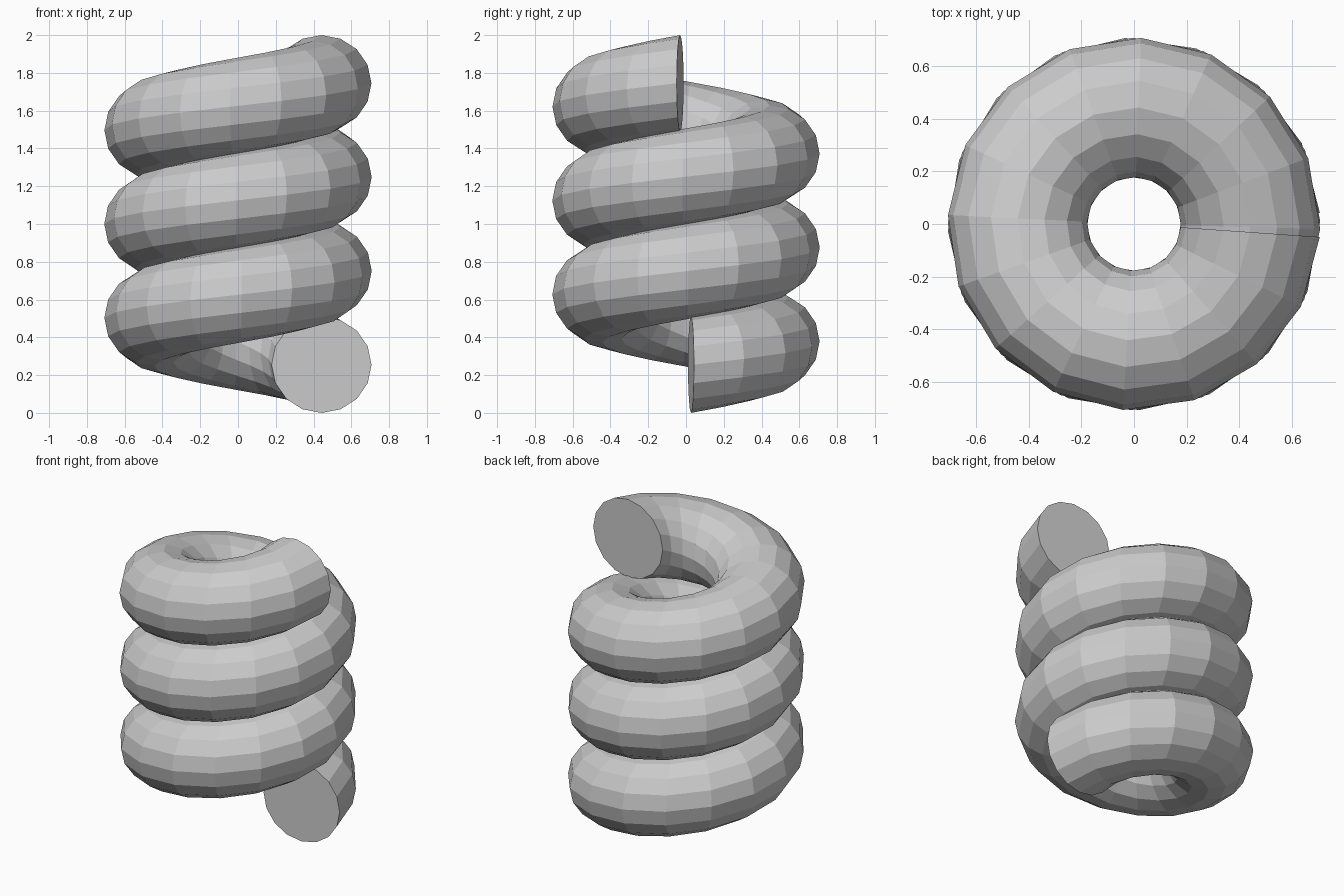
import bpy, bmesh
from math import sin, cos, tau, radians

cube = bpy.data.objects.get("Cube")
if cube:
    bpy.data.objects.remove(cube, do_unlink=True)

COIL_RADIUS = 0.443
TUBE_WIDTH, TUBE_HEIGHT = 0.265, 0.255   # half sizes of the tube section
SIDES, STEPS = 16, 48
START, END = radians(3.4), 3 * tau - radians(4)

# Plain grey finish
grey = bpy.data.materials.new("plain_grey")
grey.use_nodes = True
colour = (0.6, 0.6, 0.6, 1)
grey.diffuse_color = colour
grey.node_tree.nodes["Principled BSDF"].inputs["Base Color"].default_value = colour


def section(bm, turn, height):
    """One upright ring of the tube, facing along the coil."""
    ring = []
    for i in range(SIDES):
        a = tau * i / SIDES
        r = COIL_RADIUS + TUBE_WIDTH * cos(a)
        ring.append(bm.verts.new((r * cos(turn), r * sin(turn),
                                  height + TUBE_HEIGHT * sin(a))))
    return ring


# Coil: rings swept up a three-turn helix
bm = bmesh.new()
rings = []
for k in range(STEPS + 1):
    t = k / STEPS
    rings.append(section(bm, START + (END - START) * t,
                         TUBE_HEIGHT + (2 - 2 * TUBE_HEIGHT) * t))

for low, high in zip(rings, rings[1:]):
    for i in range(SIDES):
        j = (i + 1) % SIDES
        bm.faces.new((low[i], low[j], high[j], high[i]))

# Flat end caps
bm.faces.new(rings[0])
bm.faces.new(rings[-1])
bmesh.ops.recalc_face_normals(bm, faces=bm.faces)

mesh = bpy.data.meshes.new("spring_coil")
bm.to_mesh(mesh)
bm.free()
mesh.materials.append(grey)
coil = bpy.data.objects.new("spring_coil", mesh)
bpy.context.collection.objects.link(coil)
